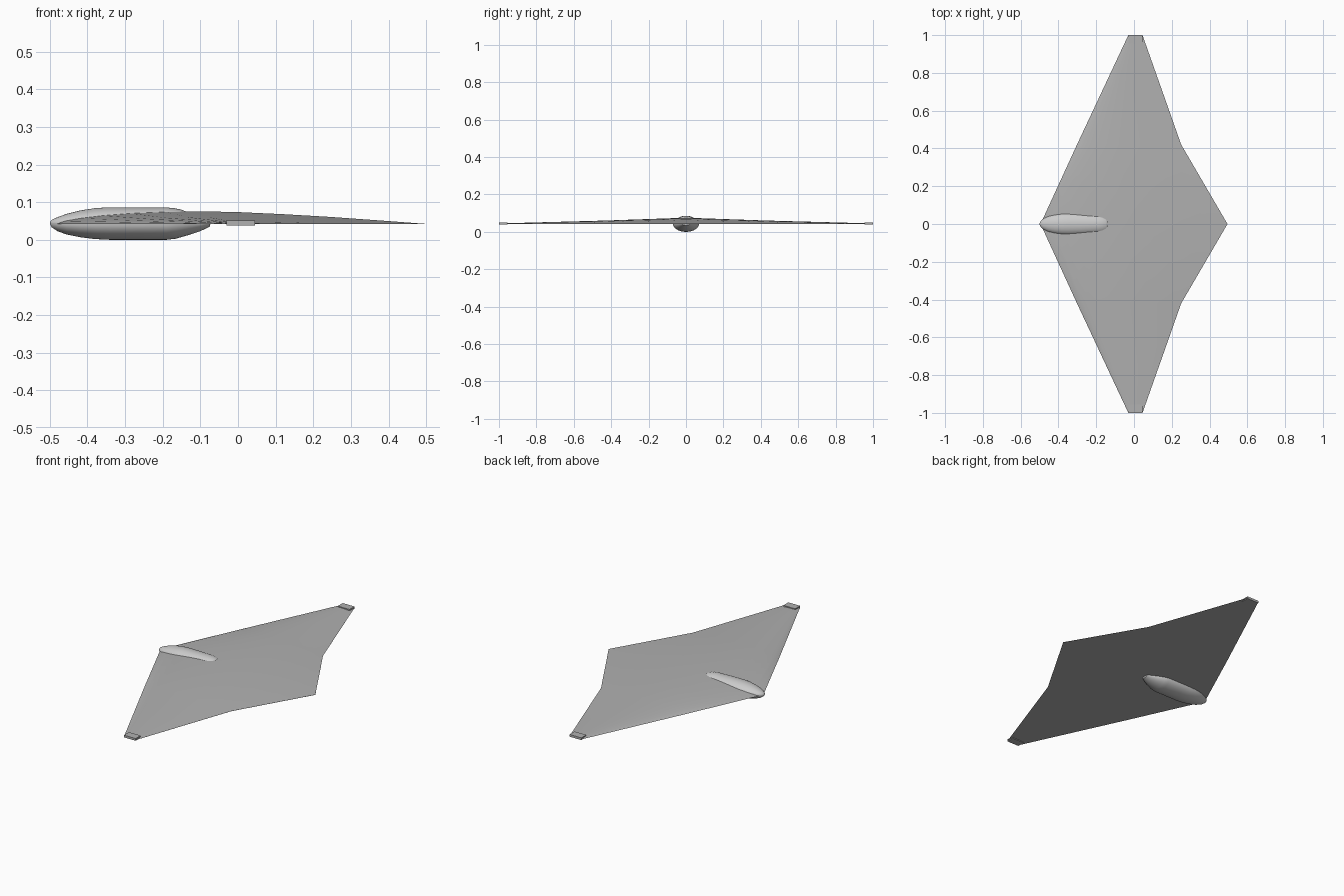
import bpy, bmesh
from math import sin, cos, pi

if "Cube" in bpy.data.objects:
    bpy.data.objects.remove(bpy.data.objects["Cube"])


def make_material(name, value):
    mat = bpy.data.materials.new(name)
    mat.use_nodes = True
    colour = (value, value, value, 1)
    mat.diffuse_color = colour
    mat.node_tree.nodes["Principled BSDF"].inputs["Base Color"].default_value = colour
    return mat


wing_grey = make_material("wing grey", 0.44)
pod_grey = make_material("pod light grey", 0.6)


def loft(name, rings, mat, angle):
    """Skin a row of closed rings and cap both ends."""
    bm = bmesh.new()
    rows = [[bm.verts.new(p) for p in ring] for ring in rings]
    n = len(rows[0])
    for a, b in zip(rows, rows[1:]):
        for i in range(n):
            j = (i + 1) % n
            bm.faces.new((a[i], a[j], b[j], b[i]))
    bm.faces.new(rows[0][::-1])
    bm.faces.new(rows[-1])
    bmesh.ops.remove_doubles(bm, verts=bm.verts, dist=0.00005)
    bmesh.ops.recalc_face_normals(bm, faces=bm.faces)
    mesh = bpy.data.meshes.new(name)
    bm.to_mesh(mesh)
    bm.free()
    obj = bpy.data.objects.new(name, mesh)
    bpy.context.collection.objects.link(obj)
    mesh.materials.append(mat)
    bpy.ops.object.select_all(action='DESELECT')
    obj.select_set(True)
    bpy.context.view_layer.objects.active = obj
    bpy.ops.object.shade_smooth_by_angle(angle=angle)
    return obj


# Flat-bottomed wing: y, leading edge, trailing edge, thickness
BASE = 0.042
stations = [(-1, -0.03, 0.045, 0.003), (-0.42, -0.302, 0.25, 0.019),
            (0, -0.495, 0.495, 0.034),
            (0.42, -0.302, 0.25, 0.019), (1, -0.03, 0.045, 0.003)]
section = [(0, 0), (0.02, 0.25), (0.06, 0.48), (0.12, 0.7), (0.2, 0.87),
           (0.3, 0.98), (0.4, 0.99), (0.5, 0.93), (0.62, 0.77),
           (0.75, 0.55), (0.88, 0.28), (1, 0.02), (1, 0)]
loft("wing", [[(le + (te - le) * u, y, BASE + t * h) for u, h in section]
              for y, le, te, t in stations], wing_grey, 0.4)


# Half-round body shells: x, half width, height away from the split line
def shell(name, profile, split, side, mat):
    rings = [[(x, w * cos(pi * i / 20), split + side * h * sin(pi * i / 20))
              for i in range(21)] for x, w, h in profile]
    return loft(name, rings, mat, 0.7)


shell("belly_pod", [(-0.5, 0.002, 0.002), (-0.495, 0.014, 0.011),
                    (-0.48, 0.03, 0.021), (-0.455, 0.046, 0.03),
                    (-0.42, 0.059, 0.037), (-0.38, 0.067, 0.042),
                    (-0.34, 0.07, 0.044), (-0.19, 0.07, 0.044),
                    (-0.165, 0.065, 0.041), (-0.13, 0.051, 0.031),
                    (-0.1, 0.036, 0.021), (-0.075, 0.022, 0.009),
                    (-0.073, 0.02, 0.001)], 0.044, -1, pod_grey)
shell("canopy", [(-0.5, 0.002, 0.002), (-0.495, 0.014, 0.009),
                 (-0.48, 0.028, 0.016), (-0.455, 0.041, 0.025),
                 (-0.42, 0.052, 0.034), (-0.38, 0.059, 0.04),
                 (-0.35, 0.061, 0.042), (-0.28, 0.06, 0.042),
                 (-0.19, 0.055, 0.042), (-0.17, 0.053, 0.04),
                 (-0.15, 0.047, 0.036), (-0.14, 0.04, 0.032),
                 (-0.13, 0.02, 0.02)], 0.044, 1, pod_grey)

# Small blocks on both wing tips
for side, label in ((1, "left"), (-1, "right")):
    loft(label + "_tip_block",
         [[(x, side * y, z) for x, z in ((-0.03, 0.038), (0.045, 0.038),
                                         (0.045, 0.051), (-0.03, 0.051))]
          for y in (0.955, 1.0)], wing_grey, 0.4)
